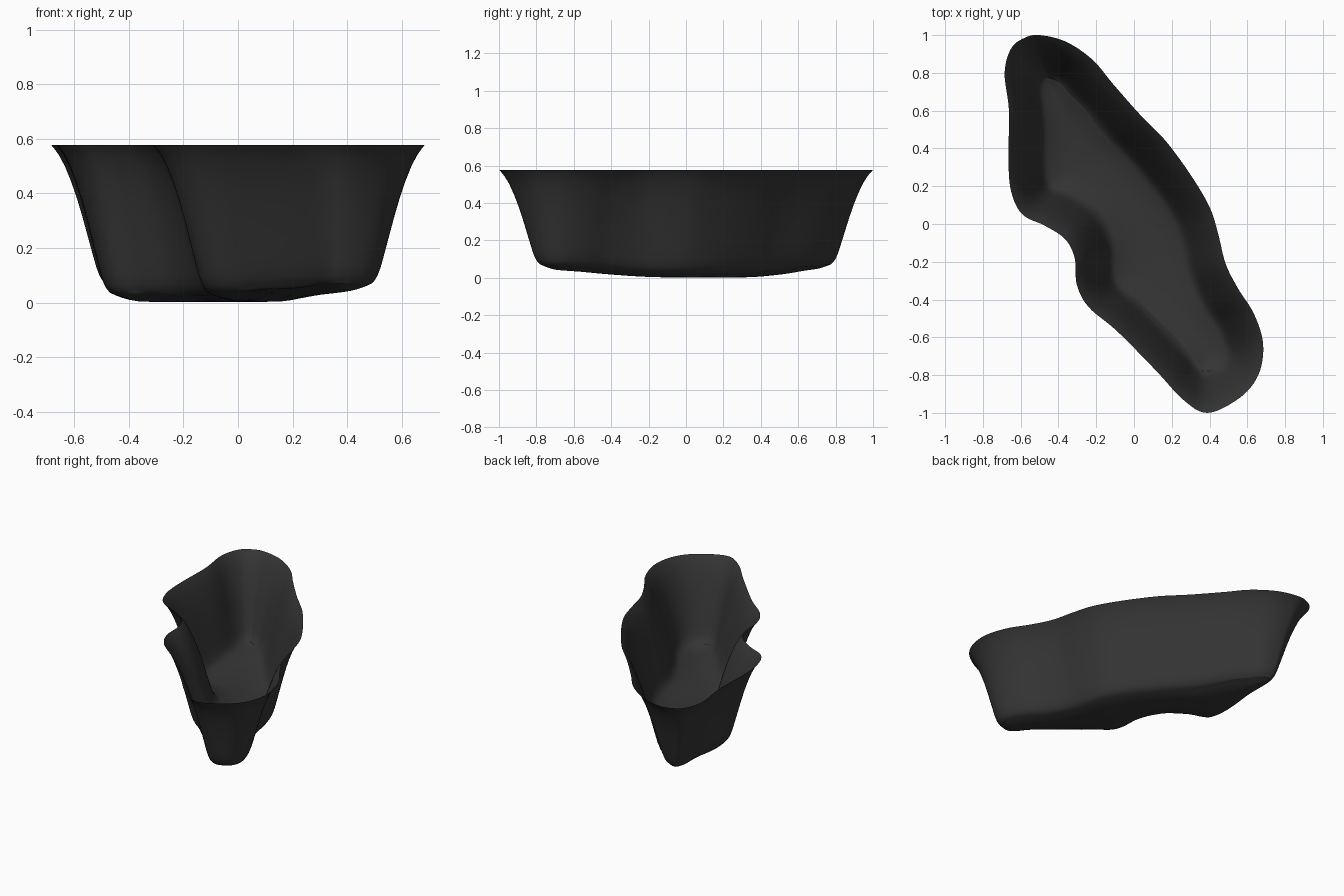
import bpy, bmesh
from mathutils import Vector

if "Cube" in bpy.data.objects:
    bpy.data.objects.remove(bpy.data.objects["Cube"])

RIM_Z = 0.578
# Each station: rim x, rim y, wall-foot x, wall-foot y (back tip to front tip)
right_side = [
    (-.50, 1.0, -.46, .80), (-.36, .965, -.39, .775), (-.22, .87, -.325, .71),
    (-.11, .74, -.235, .62), (.02, .592, -.11, .465), (.10, .51, -.02, .37),
    (.18, .425, .055, .285), (.30, .26, .16, .155), (.40, .09, .24, .025),
    (.445, -.05, .28, -.09), (.485, -.21, .32, -.26), (.55, -.34, .39, -.42),
    (.637, -.48, .465, -.54), (.684, -.64, .51, -.655), (.658, -.80, .50, -.735),
    (.56, -.92, .452, -.785), (.39, -1.0, .375, -.805)]
left_side = [
    (-.58, .985, -.482, .79), (-.65, .93, -.50, .765), (-.685, .80, -.508, .70),
    (-.662, .60, -.492, .55), (-.665, .34, -.492, .36), (-.65, .17, -.48, .235),
    (-.59, .05, -.445, .175), (-.47, -.01, -.35, .14), (-.365, -.08, -.215, .05),
    (-.314, -.18, -.14, -.10), (-.303, -.32, -.13, -.25), (-.24, -.44, -.095, -.34),
    (-.09, -.567, .025, -.445), (.12, -.78, .235, -.66), (.26, -.93, .32, -.77)]
# Flared wall profile: height fraction, inset fraction
profile = [(1, 0), (.975, .06), (.93, .155), (.85, .28), (.74, .41), (.62, .53),
           (.48, .65), (.34, .76), (.2, .87), (.12, .935), (.06, 1), (.025, 1.06), (0, 1.13)]


def closed_spline(points, steps):
    """Smooth closed curve through the points."""
    n, out = len(points), []
    for i in range(n):
        a, b, c, d = (Vector(points[(i + k) % n]) for k in (-1, 0, 1, 2))
        for s in range(steps):
            t = s / steps
            out.append(0.5 * (2 * b + (c - a) * t + (2 * a - 5 * b + 4 * c - d) * t * t
                              + (3 * b - a - 3 * c + d) * t ** 3))
    return out


def floor_z(y):
    """Gently bowed underside, lowest in the middle."""
    t = (y - .3) / .48 if y > 0 else (-y - .1) / .7
    t = min(max(t, 0), 1)
    return .003 + .038 * t * t * (3 - 2 * t)


loop = closed_spline(right_side + left_side[::-1], 6)
n = len(loop)
half = n // 2
rim = [Vector((p[0], p[1])) for p in loop]
foot = [Vector((p[2], p[3])) for p in loop]
base = [r.lerp(f, profile[-1][1]) for r, f in zip(rim, foot)]

# Flared wall rings
LIFT = .032
bm = bmesh.new()
rings = []
for h, inset in profile:
    ring = []
    for r, f, b in zip(rim, foot, base):
        p = r.lerp(f, inset)
        z0 = floor_z(b.y) + LIFT
        ring.append(bm.verts.new((p.x, p.y, z0 + (RIM_Z - z0) * h)))
    rings.append(ring)
for a, b in zip(rings, rings[1:]):
    for i in range(n):
        j = (i + 1) % n
        bm.faces.new((a[i], a[j], b[j], b[i]))

# Floor: strips across from one side to the other, rounded up into the wall
edge = rings[-1]
cross = [.04, .09, .15, .22, .3, .4, .5, .6, .7, .78, .85, .91, .96]
rows = [[edge[0]] * (len(cross) + 2)]
for i in range(1, half):
    row = [edge[i]]
    for u in cross:
        p = base[i].lerp(base[n - i], u)
        d = min((p - q).length_squared for q in base) ** .5
        lift = LIFT * max(0, 1 - d / .13) ** 2
        row.append(bm.verts.new((p.x, p.y, floor_z(p.y) + lift)))
    rows.append(row + [edge[n - i]])
rows.append([edge[half]] * (len(cross) + 2))
for a, b in zip(rows, rows[1:]):
    for k in range(len(cross) + 1):
        quad = list(dict.fromkeys((a[k], a[k + 1], b[k + 1], b[k])))
        bm.faces.new(quad)
bmesh.ops.recalc_face_normals(bm, faces=bm.faces)

mesh = bpy.data.meshes.new("basin_shell")
bm.to_mesh(mesh)
bm.free()
mesh.shade_smooth()
basin = bpy.data.objects.new("basin_shell", mesh)
bpy.context.collection.objects.link(basin)

# Dark plastic
mat = bpy.data.materials.new("black_plastic")
mat.diffuse_color = (.035, .035, .035, 1)
mat.use_nodes = True
mat.node_tree.nodes["Principled BSDF"].inputs["Base Color"].default_value = mat.diffuse_color
mesh.materials.append(mat)
